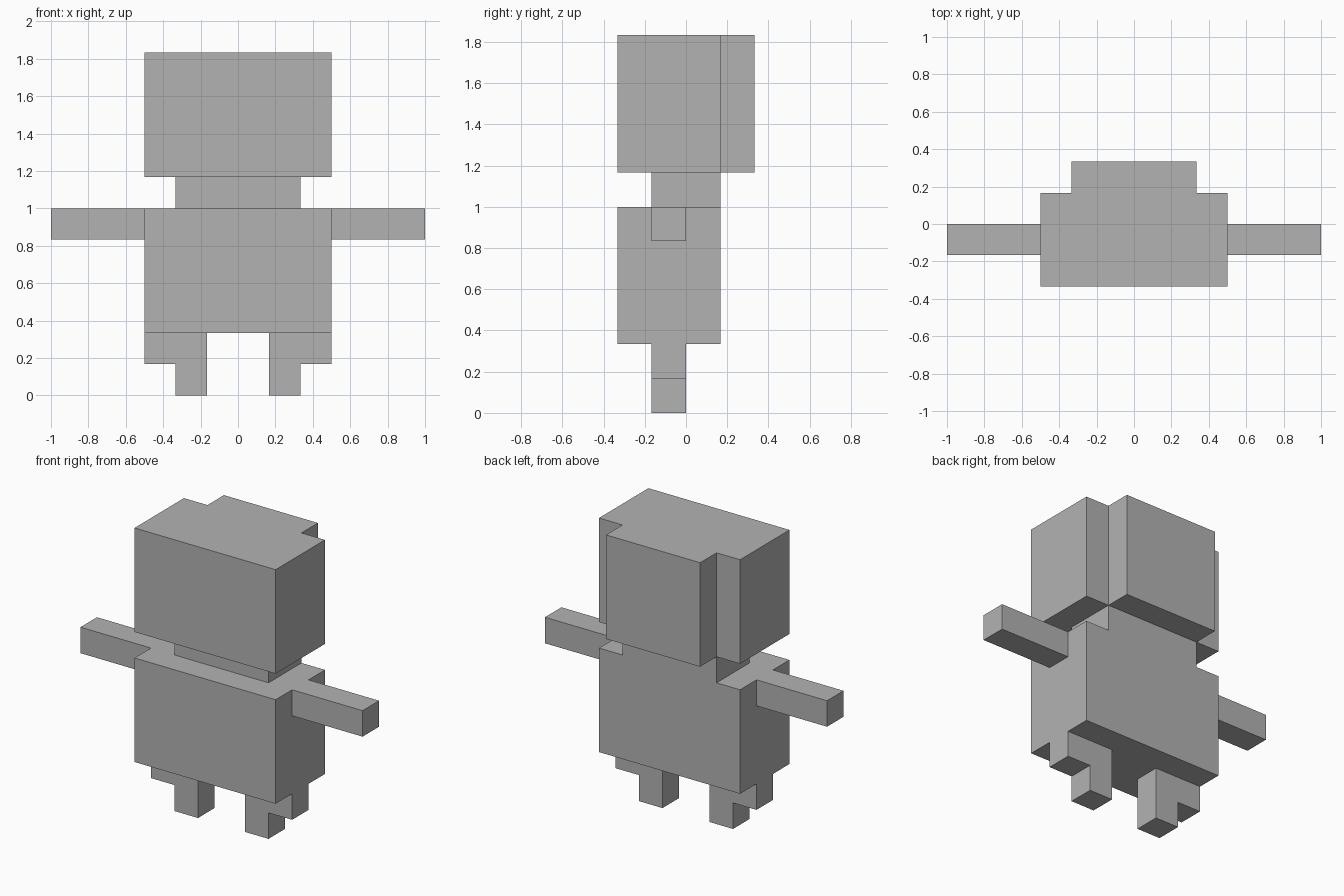
import bpy
import bmesh
from mathutils import Vector

U = 1 / 6  # size of one block

cube = bpy.data.objects.get("Cube")
if cube:
    bpy.data.objects.remove(cube, do_unlink=True)

grey = bpy.data.materials.new("plain_grey")
grey.use_nodes = True
colour = (0.45, 0.45, 0.45, 1)
grey.diffuse_color = colour
grey.node_tree.nodes["Principled BSDF"].inputs["Base Color"].default_value = colour


def extrude(name, outline, direction):
    """Extrude a flat outline of block coordinates into a solid part."""
    bm = bmesh.new()
    face = bm.faces.new([bm.verts.new(Vector(p) * U) for p in outline])
    result = bmesh.ops.extrude_face_region(bm, geom=[face], use_keep_orig=True)
    moved = [g for g in result["geom"] if isinstance(g, bmesh.types.BMVert)]
    bmesh.ops.translate(bm, verts=moved, vec=Vector(direction) * U)
    bmesh.ops.recalc_face_normals(bm, faces=bm.faces)
    mesh = bpy.data.meshes.new(name)
    bm.to_mesh(mesh)
    bm.free()
    mesh.materials.append(grey)
    obj = bpy.data.objects.new(name, mesh)
    bpy.context.collection.objects.link(obj)
    return obj


def box(name, low, high):
    """Box between two corners in block coordinates."""
    (x0, y0, z0), (x1, y1, z1) = low, high
    plan = [(x0, y0, z0), (x1, y0, z0), (x1, y1, z0), (x0, y1, z0)]
    return extrude(name, plan, (0, 0, z1 - z0))


# Head with a narrower block at the back
head_plan = [(-3, -2), (3, -2), (3, 1), (2, 1), (2, 2), (-2, 2), (-2, 1), (-3, 1)]
extrude("head", [(x, y, 7) for x, y in head_plan], (0, 0, 4))

# Neck and torso
box("neck", (-2, -1, 6), (2, 1, 7))
box("torso", (-3, -2, 2), (3, 1, 6))

# Arms and stepped legs on both sides
leg_profile = [(1, 0), (2, 0), (2, 1), (3, 1), (3, 2), (1, 2)]
for side, s in (("left", 1), ("right", -1)):
    box(side + "_arm", (min(3 * s, 6 * s), -1, 5), (max(3 * s, 6 * s), 0, 6))
    extrude(side + "_leg", [(x * s, -1, z) for x, z in leg_profile], (0, 1, 0))
